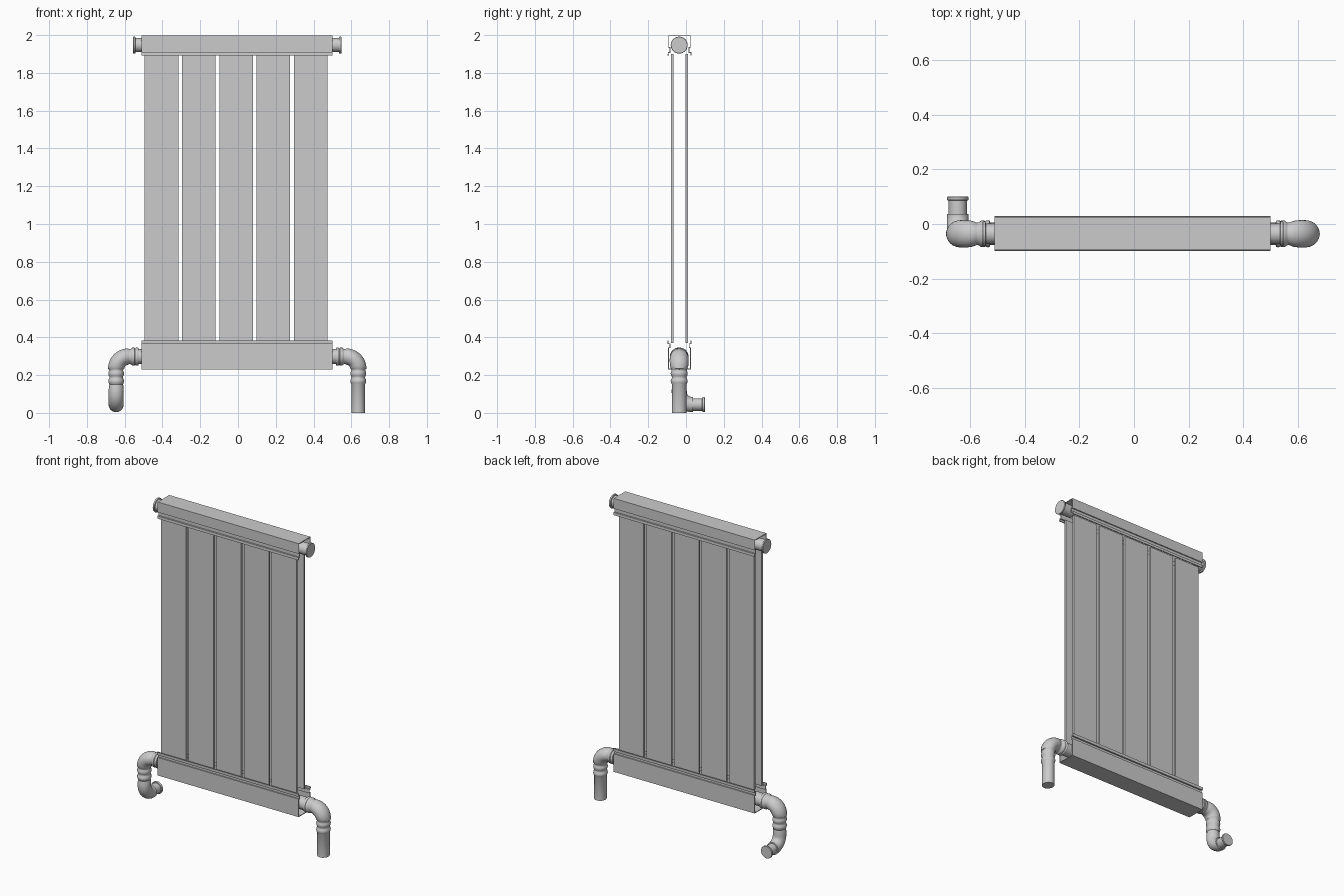
import bpy, bmesh, math
from mathutils import Vector

if "Cube" in bpy.data.objects:
    bpy.data.objects.remove(bpy.data.objects["Cube"])

X0 = -0.004          # middle of the radiator in x
YC = -0.034          # middle of the radiator in y
SIDES = 28


def finish(name, bm, smooth=False):
    bmesh.ops.recalc_face_normals(bm, faces=bm.faces)
    me = bpy.data.meshes.new(name)
    bm.to_mesh(me)
    bm.free()
    ob = bpy.data.objects.new(name, me)
    bpy.context.collection.objects.link(ob)
    if smooth:
        bpy.ops.object.select_all(action='DESELECT')
        ob.select_set(True)
        bpy.context.view_layer.objects.active = ob
        bpy.ops.object.shade_smooth_by_angle(angle=math.radians(40))
    return ob


def box(name, lo, hi):
    bm = bmesh.new()
    bmesh.ops.create_cube(bm, size=1)
    for v in bm.verts:
        v.co = [a + (c + 0.5) * (b - a) for a, b, c in zip(lo, hi, v.co)]
    return finish(name, bm)


def channel(name, half_side, x1, x2):
    """Folded sheet rail: half section (offset from YC, z), mirrored in y."""
    section = half_side + [(-y, z) for y, z in reversed(half_side)]
    bm = bmesh.new()
    rows = [[bm.verts.new((x, YC + y, z)) for y, z in section] for x in (x1, x2)]
    for i in range(len(section) - 1):
        bm.faces.new((rows[0][i], rows[0][i + 1], rows[1][i + 1], rows[1][i]))
    ob = finish(name, bm)
    mod = ob.modifiers.new("sheet", 'SOLIDIFY')
    mod.thickness = 0.006
    mod.offset = 0
    return ob


def sweep(name, path, stretch=1.0):
    """Round tube along (point, direction, radius, side stretch) rings, capped."""
    bm = bmesh.new()
    rings = []
    for p, d, side, r, s in path:
        d, side = Vector(d), Vector(side)
        up = d.cross(side)
        rings.append([bm.verts.new(Vector(p) + r * (s * math.cos(a) * side + math.sin(a) * up))
                      for a in (math.tau * k / SIDES for k in range(SIDES))])
    for a, b in zip(rings, rings[1:]):
        for k in range(SIDES):
            j = (k + 1) % SIDES
            bm.faces.new((a[k], a[j], b[j], b[k]))
    bm.faces.new(rings[0])
    bm.faces.new(rings[-1])
    return finish(name, bm, True)


def straight(start, d, side, profile, s=1.0):
    """Rings along a straight run; profile holds (distance, radius)."""
    return [(Vector(start) + t * Vector(d), d, side, r, s) for t, r in profile]


def bend(start, d1, d2, side, R, r, bulge, n=10):
    """Quarter turn from direction d1 to d2, swelling sideways in the middle."""
    a, b = Vector(d1), Vector(d2)
    out = []
    for i in range(n + 1):
        t = math.pi / 2 * i / n
        p = Vector(start) + R * (a * math.sin(t) + b * (1 - math.cos(t)))
        s = 1 + bulge * math.sin(2 * t) ** 0.5 if 0 < i < n else 1
        out.append((p, a * math.cos(t) + b * math.sin(t), side, r, s))
    return out


# top and bottom rails with a recessed groove and an outer lip
top_side = [(0.060, 1.893), (0.060, 1.908), (0.050, 1.908), (0.050, 1.935),
            (0.057, 1.935), (0.057, 1.997)]
bottom_side = [(0.061, 0.382), (0.061, 0.366), (0.051, 0.366), (0.051, 0.345),
               (0.058, 0.345), (0.058, 0.233)]
channel("top_rail", top_side, -0.51, 0.50)
channel("bottom_rail", bottom_side, -0.51, 0.50)

# two layers of five flat panels
for layer, y in (("front", -0.080), ("back", -0.003)):
    for i in range(5):
        x = -0.405 + 0.1975 * (i)
        box(f"{layer}_panel_{i + 1}", (x - 0.089, y, 0.37), (x + 0.089, y + 0.013, 1.90))

for label, m in (("right", 1), ("left", -1)):
    out, down, side = (m, 0, 0), (0, 0, -1), (0, 1, 0)

    # end plug of the top rail
    sweep(label + "_end_plug", straight(
        (X0, YC - 0.002, 1.947), out, side,
        [(0.46, 0.037), (0.538, 0.037), (0.540, 0.044), (0.543, 0.045),
         (0.549, 0.045), (0.551, 0.043)]))

    # collar and elbow turning down
    path = straight((X0, YC - 0.002, 0.298), out, side,
                    [(0.46, 0.040), (0.522, 0.040), (0.524, 0.046), (0.530, 0.048),
                     (0.537, 0.047), (0.540, 0.044), (0.543, 0.047), (0.556, 0.047),
                     (0.561, 0.043), (0.566, 0.040), (0.572, 0.040)], 1.03)
    path += bend((X0 + m * 0.577, YC - 0.002, 0.298), out, down, side, 0.064, 0.043, 0.17)
    # ringed joint below the elbow
    low = (X0 + m * 0.641, YC - 0.002, 0.234)
    joint = [(0.004, 0.038), (0.010, 0.037), (0.017, 0.040), (0.026, 0.042),
             (0.035, 0.040), (0.043, 0.036), (0.050, 0.036), (0.057, 0.040),
             (0.066, 0.042), (0.075, 0.040), (0.083, 0.036)]
    if m > 0:
        # straight pipe down to the floor
        path += straight(low, down, side, joint + [(0.234, 0.036)], 1.08)
        sweep("right_pipe", path)
    else:
        # second elbow turning to the wall, with a flanged outlet
        path += straight(low, down, side, joint, 1.08)
        path = [p for p in path]
        sweep("left_pipe", path)
        x = low[0]
        back = (0, 1, 0)
        foot = straight((x, YC - 0.002, 0.234), down, (1, 0, 0),
                        [(0.080, 0.036), (0.088, 0.038), (0.118, 0.040)])
        foot += bend((x, YC - 0.002, 0.112), down, back, (1, 0, 0), 0.068, 0.040, 0.0)
        foot += straight((x, 0, 0.044), back, (1, 0, 0),
                         [(0.036, 0.040), (0.037, 0.033), (0.086, 0.033), (0.087, 0.038),
                          (0.090, 0.040), (0.098, 0.040), (0.100, 0.038)])
        sweep("left_wall_outlet", foot)
